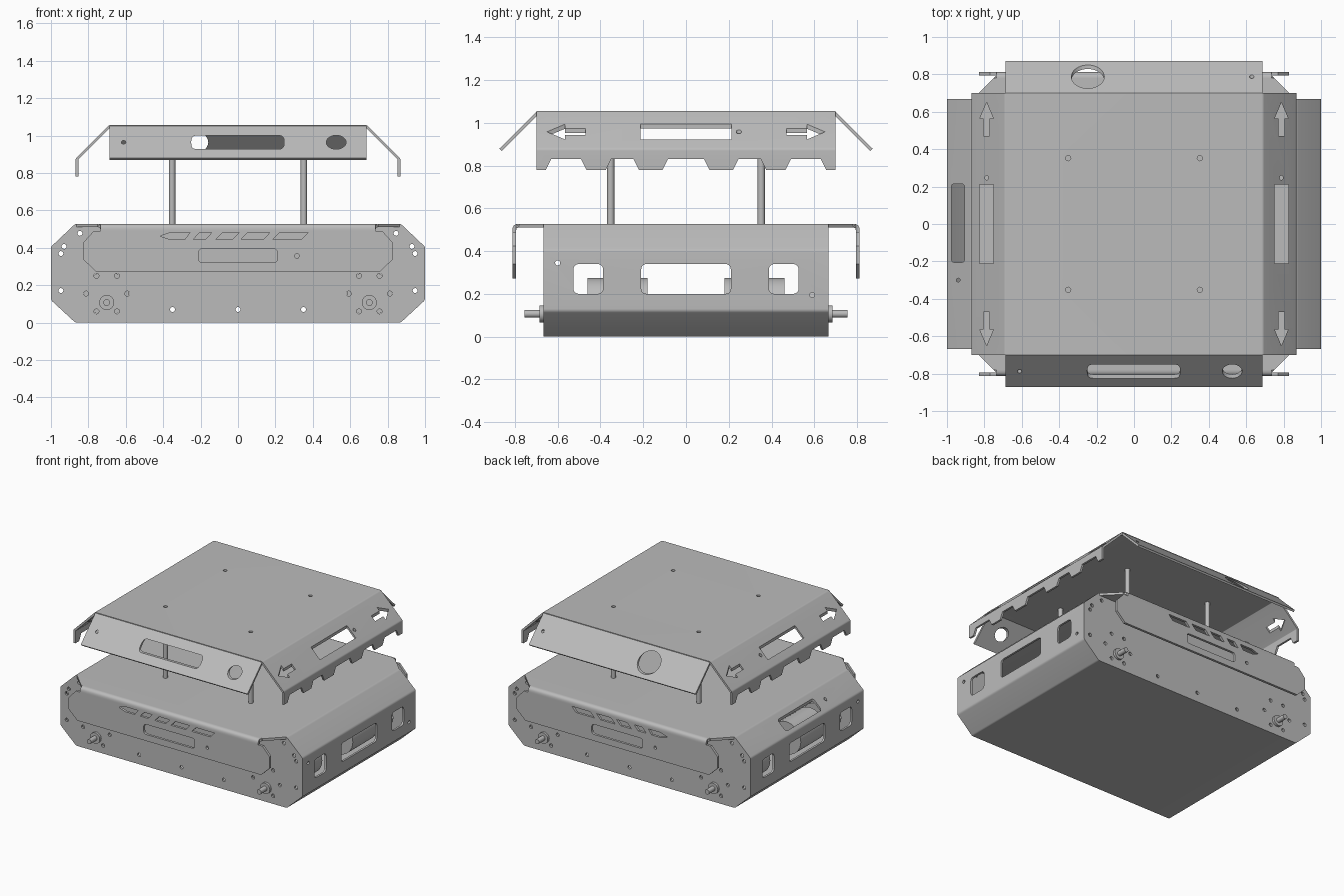
import bpy, bmesh, math
from mathutils import Vector

cube = bpy.data.objects.get("Cube")
if cube:
    bpy.data.objects.remove(cube)

metal = bpy.data.materials.new("grey_sheet_metal")
metal.use_nodes = True
GREY = (0.5, 0.5, 0.5, 1)
metal.diffuse_color = GREY
metal.node_tree.nodes["Principled BSDF"].inputs["Base Color"].default_value = GREY

TO_3D = {"x": lambda u, v, d: (d, u, v),
         "y": lambda u, v, d: (u, d, v),
         "z": lambda u, v, d: (u, v, d)}


def rounded(points, r, closed=True, steps=5):
    """Replace each corner of a 2D path with a small arc."""
    out, n = [], len(points)
    for i, p in enumerate(points):
        p = Vector(p)
        if not closed and i in (0, n - 1):
            out.append(p)
            continue
        a = (Vector(points[i - 1]) - p).normalized()
        b = (Vector(points[(i + 1) % n]) - p).normalized()
        cut = r / math.tan(a.angle(b) / 2)
        start, end = p + a * cut, p + b * cut
        for k in range(steps + 1):
            t = k / steps
            out.append(start * (1 - t) ** 2 + p * 2 * t * (1 - t) + end * t * t)
    return out


def strip(path, thick):
    """Outline of a bent sheet: the path plus its offset to the right."""
    path = [Vector(p) for p in path]
    inner = []
    for i, p in enumerate(path):
        dirs = []
        if i > 0:
            dirs.append((p - path[i - 1]).normalized())
        if i < len(path) - 1:
            dirs.append((path[i + 1] - p).normalized())
        normals = [Vector((d.y, -d.x)) for d in dirs]
        mid = sum(normals, Vector((0, 0))).normalized()
        inner.append(p + mid * thick / mid.dot(normals[0]))
    return path + inner[::-1]


def prism(name, points, axis, start, end):
    """Extrude a 2D outline along an axis."""
    bm = bmesh.new()
    ends = [[bm.verts.new(TO_3D[axis](p[0], p[1], d)) for p in points] for d in (start, end)]
    bm.faces.new(ends[0])
    bm.faces.new(ends[1])
    for i in range(len(points)):
        j = (i + 1) % len(points)
        bm.faces.new((ends[0][i], ends[0][j], ends[1][j], ends[1][i]))
    bmesh.ops.recalc_face_normals(bm, faces=bm.faces)
    mesh = bpy.data.meshes.new(name)
    bm.to_mesh(mesh)
    bm.free()
    mesh.materials.append(metal)
    obj = bpy.data.objects.new(name, mesh)
    bpy.context.collection.objects.link(obj)
    return obj


def rect(u0, u1, v0, v1, r=0):
    pts = [(u0, v0), (u1, v0), (u1, v1), (u0, v1)]
    return rounded(pts, r) if r else pts


def disc(u, v, ru, rv=None, n=24):
    rv = rv or ru
    return [(u + ru * math.cos(math.tau * k / n), v + rv * math.sin(math.tau * k / n)) for k in range(n)]


def mirrored(points, axis=0):
    return [(-p[0], p[1]) if axis == 0 else (p[0], -p[1]) for p in points]


def cut(obj, points, axis, start, end):
    """Punch an outline through a part."""
    tool = prism("cutter", points, axis, start, end)
    mod = obj.modifiers.new("cut", "BOOLEAN")
    mod.operation, mod.solver, mod.object = "DIFFERENCE", "EXACT", tool
    select(obj)
    bpy.ops.object.modifier_apply(modifier=mod.name)
    bpy.data.objects.remove(tool)


def select(obj):
    bpy.ops.object.select_all(action="DESELECT")
    obj.select_set(True)
    bpy.context.view_layer.objects.active = obj


def finish(obj):
    select(obj)
    bpy.ops.object.shade_smooth_by_angle(angle=math.radians(25))


parts = []
SIDES = (-1, 1)

# Body: hollow eight-sided case
half = [(0.87, 0), (1, 0.12), (1, 0.405), (0.87, 0.528)]
octagon = half + mirrored(half)[::-1]
body = prism("body_case", rounded(octagon, 0.025), "y", -0.667, 0.667)
inner_half = [(0.865, 0.015), (0.985, 0.126), (0.985, 0.399), (0.865, 0.513)]
cut(body, rounded(inner_half + mirrored(inner_half)[::-1], 0.02), "y", -0.652, 0.652)

# Side windows and small side holes
cut(body, rect(-0.21, 0.21, 0.2, 0.34, 0.03), "x", -2, 2)
for s in SIDES:
    cut(body, rect(s * 0.457 - 0.07, s * 0.457 + 0.07, 0.2, 0.34, 0.03), "x", -2, 2)
cut(body, disc(-0.6, 0.345, 0.012), "x", -2, 2)
cut(body, disc(0.59, 0.195, 0.012), "x", 0.9, 2)

# Opening in the right-hand upper slope
cut(body, rect(-0.977, -0.905, -0.205, 0.215, 0.02), "z", 0.35, 1)
cut(body, disc(-0.94, -0.3, 0.01), "z", 0.35, 1)

# End wall holes, including the motor bolt circles
cut(body, disc(0, 0.07, 0.013), "y", -2, 2)
for s in SIDES:
    for x, z in [(0.35, 0.07), (0.845, 0.477), (0.93, 0.407), (0.947, 0.369), (0.947, 0.171)]:
        cut(body, disc(s * x, z, 0.013), "y", -2, 2)
    for k in range(6):
        a = math.tau * k / 6
        cut(body, disc(s * 0.702 + 0.11 * math.cos(a), 0.155 + 0.11 * math.sin(a), 0.013), "y", -2, 2)
parts.append(body)

# Motors with offset output shafts
for sx, xname in zip(SIDES, ("right", "left")):
    for sy, yname in zip(SIDES, ("front", "back")):
        tag = yname + "_" + xname
        x = sx * 0.702
        for name, z, r, y0, y1 in [("gearbox_", 0.155, 0.12, 0.54, 0.651),
                                   ("motor_neck_", 0.155, 0.04, 0.46, 0.54),
                                   ("motor_", 0.155, 0.12, 0.18, 0.46),
                                   ("hub_collar_", 0.107, 0.04, 0.66, 0.685),
                                   ("drive_shaft_", 0.107, 0.018, 0.68, 0.755)]:
            parts.append(prism(name + tag, disc(x, z, r, n=32), "y", sy * y0, sy * y1))
        # Posts carrying the lid
        parts.append(prism("lid_post_" + tag, disc(sx * 0.352, sy * 0.352, 0.017), "z", 0.52, 1.041))

# End covers: bent plates with trimmed corners and slots
shoulder = [(0.87, 0.66), (0.735, 0.795), (0.735, 0.9), (1, 0.9), (1, 0.66)]
corner = [(0.735, 0.529), (0.83, 0.425), (0.83, 0.34), (0.757, 0.27), (0.757, 0.2), (1, 0.2), (1, 0.6), (0.735, 0.6)]
slots = [[(-0.417, 0.462), (-0.36, 0.481), (-0.257, 0.481), (-0.285, 0.444), (-0.36, 0.444)]]
for u0, u1 in [(-0.24, -0.14), (-0.118, 0.005), (0.016, 0.17), (0.187, 0.374)]:
    slots.append([(u0, 0.444), (u1 - 0.035, 0.444), (u1, 0.481), (u0 + 0.035, 0.481)])
cover_path = rounded([(0.667, 0.528), (0.812, 0.528), (0.812, 0.272)], 0.03, False)
for s, name in zip(SIDES, ("front_cover", "back_cover")):
    outline = [(s * p[0], p[1]) for p in strip(cover_path, 0.018)]
    cover = prism(name, outline, "x", -0.87, 0.87)
    for flip in SIDES:
        cut(cover, [(flip * u, s * v) for u, v in shoulder], "z", 0.49, 0.6)
        cut(cover, [(flip * u, v) for u, v in corner], "y", s * 0.78, s * 0.9)
    for slot in slots:
        cut(cover, slot, "y", s * 0.7, s * 0.9)
    cut(cover, rect(-0.21, 0.21, 0.32, 0.395, 0.022), "y", s * 0.7, s * 0.9)
    cut(cover, disc(-s * 0.315, 0.356, 0.012), "y", s * 0.7, s * 0.9)
    parts.append(cover)

# Lid: one sheet folded down at both sides
fold = [(0.69, 1.056), (0.868, 0.878), (0.868, 0.78)]
lid = prism("lid_panel", strip(rounded(mirrored(fold)[::-1] + fold, 0.02, False), 0.015), "y", -0.7, 0.7)
for u0, u1 in [(0.63, 0.49), (0.35, 0.245)]:
    for s in SIDES:
        notch = [(u0 + 0.05, 0.73), (u0, 0.83), (u1, 0.83), (u1 - 0.05, 0.73)]
        cut(lid, [(s * u, v) for u, v in notch], "x", -2, 2)
cut(lid, [(-0.135, 0.73), (-0.085, 0.83), (0.085, 0.83), (0.135, 0.73)], "x", -2, 2)
arrow = [(0, 0.65), (0.036, 0.565), (0.016, 0.565), (0.016, 0.47),
         (-0.016, 0.47), (-0.016, 0.565), (-0.036, 0.565)]
for sx in SIDES:
    x = sx * 0.788
    cut(lid, rect(x - 0.037, x + 0.037, -0.212, 0.212), "z", 0.85, 1.2)
    cut(lid, disc(x, 0.247, 0.009, 0.012), "z", 0.85, 1.2)
    for sy in SIDES:
        cut(lid, [(x + u, sy * v) for u, v in arrow], "z", 0.85, 1.2)
        cut(lid, disc(sx * 0.352, sy * 0.352, 0.014), "z", 0.9, 1.2)
parts.append(lid)

# Lid end flaps
for s, name in zip(SIDES, ("lid_front_flap", "lid_back_flap")):
    outline = [(s * p[0], p[1]) for p in strip([(0.695, 1.056), (0.872, 0.88)], 0.015)]
    flap = prism(name, outline, "x", -0.688, 0.688)
    if s < 0:
        holes = [rect(-0.25, 0.247, 0.927, 1.0, 0.03), disc(0.525, 0.964, 0.053, 0.037), disc(-0.612, 0.964, 0.012, 0.009)]
    else:
        holes = [disc(-0.247, 0.964, 0.088, 0.062, 40), disc(0.63, 0.964, 0.012, 0.009)]
    for hole in holes:
        cut(flap, hole, "y", s * 0.5, s * 1.2)
    parts.append(flap)

for part in parts:
    finish(part)
